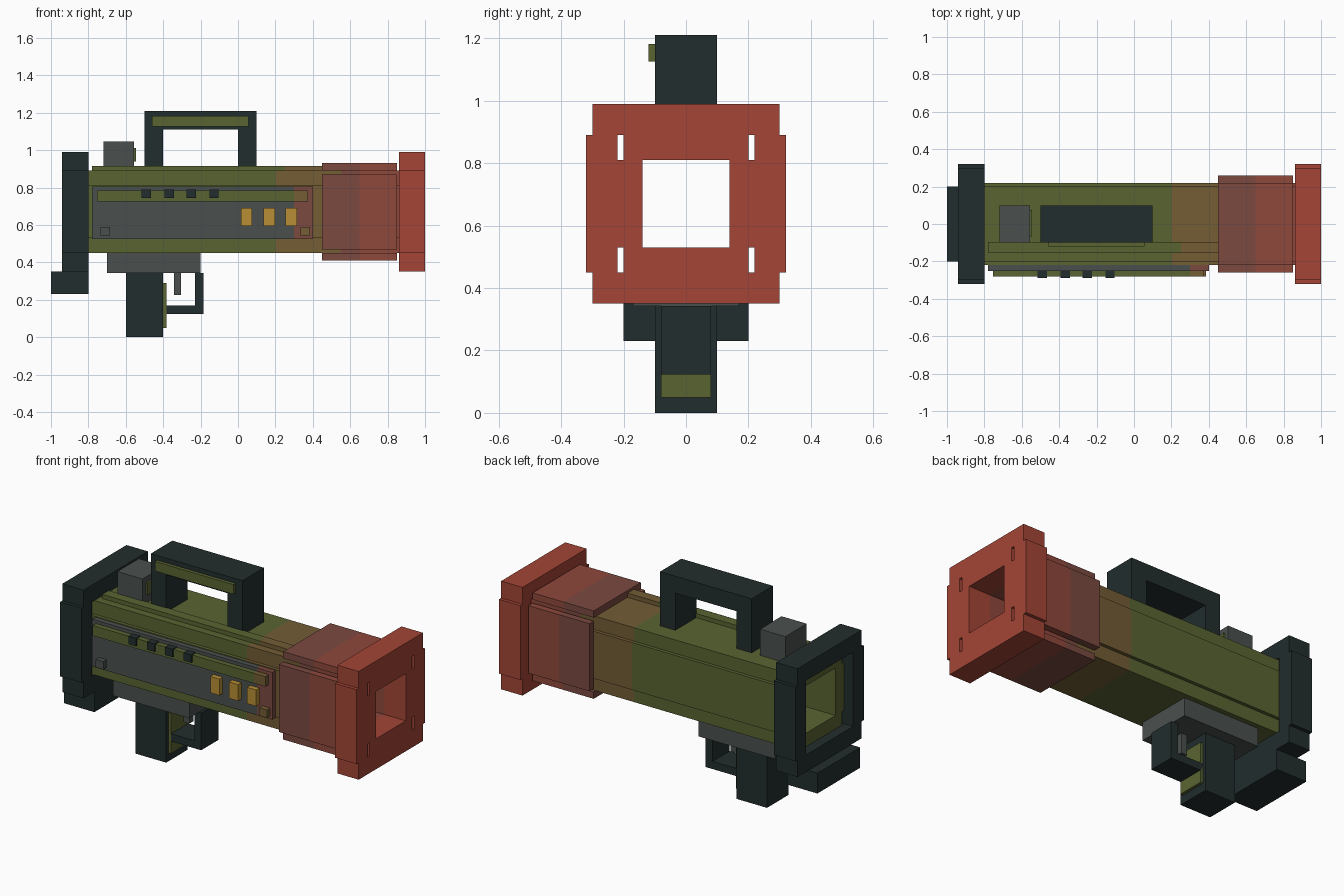
import bpy, bmesh

if "Cube" in bpy.data.objects:
    bpy.data.objects.remove(bpy.data.objects["Cube"])


def srgb(h):
    out = []
    for i in (0, 2, 4):
        c = int(h[i:i + 2], 16) / 255
        out.append(c / 12.92 if c <= 0.04045 else ((c + 0.055) / 1.055) ** 2.4)
    return (*out, 1)


MATS = {}
for name, code in dict(charcoal="222d2d", olive="5a6432", grey="4a504e", brown="735d35",
                       maroon="7b4a40", rust="8f483c", red="a34535", yellow="b98f35").items():
    MATS[name] = bpy.data.materials.new(name)
    MATS[name].diffuse_color = srgb(code)


def build(name, boxes):
    """One object from boxes (x stations, y range, z range, colour per x section)."""
    bm = bmesh.new()
    used = []
    for xs, (y0, y1), (z0, z1), cols in boxes:
        cols = [cols] if isinstance(cols, str) else cols
        for c in cols:
            if c not in used:
                used.append(c)
        rings = [[bm.verts.new((x, y, z)) for y, z in ((y0, z0), (y1, z0), (y1, z1), (y0, z1))]
                 for x in xs]
        for i, c in enumerate(cols):
            a, b = rings[i], rings[i + 1]
            for k in range(4):
                n = (k + 1) % 4
                bm.faces.new((a[k], a[n], b[n], b[k])).material_index = used.index(c)
        bm.faces.new(rings[0][::-1]).material_index = used.index(cols[0])
        bm.faces.new(rings[-1]).material_index = used.index(cols[-1])
    bmesh.ops.recalc_face_normals(bm, faces=bm.faces)
    me = bpy.data.meshes.new(name)
    bm.to_mesh(me)
    bm.free()
    for c in used:
        me.materials.append(MATS[c])
    ob = bpy.data.objects.new(name, me)
    bpy.context.collection.objects.link(ob)


ZC = 0.67  # height of the tube axis


def four_walls(xs, cols, flat, side):
    """Top/bottom and left/right walls; each is (half width, inner, outer) from the axis."""
    w, a, b = flat
    h, c, d = side
    return [(xs, (-w, w), (ZC + a, ZC + b), cols), (xs, (-w, w), (ZC - b, ZC - a), cols),
            (xs, (c, d), (ZC - h, ZC + h), cols), (xs, (-d, -c), (ZC - h, ZC + h), cols)]


# Hollow tube with notched corners, fading to red at the muzzle
build("tube", four_walls((-0.88, 0.2, 0.55, 0.65, 0.86, 1.0),
                         ("olive", "brown", "maroon", "rust", "red"),
                         (0.2, 0.14, 0.22), (0.14, 0.14, 0.22)))
# End frames around the tube
for name, xs, col in (("muzzle_frame", (0.86, 1.0), "red"), ("rear_frame", (-0.94, -0.8), "charcoal")):
    build(name, four_walls(xs, col, (0.3, 0.22, 0.32), (0.22, 0.22, 0.32)))
# Sleeve plates behind the muzzle
build("sleeve_plates", four_walls((0.45, 0.65, 0.85), ("maroon", "rust"),
                                  (0.22, 0.22, 0.26), (0.2, 0.22, 0.26)))
build("rear_foot", [((-1.0, -0.8), (-0.2, 0.2), (0.23, 0.35), "charcoal")])
build("top_rail", [((-0.78, 0.25, 0.45), (-0.155, -0.095), (0.89, 0.915), ("olive", "brown"))])

# Control panel on the front side
build("side_panel", [((-0.78, 0.3, 0.4), (-0.25, -0.22), (0.525, 0.805), ("grey", "maroon"))])
build("panel_strip", [((-0.755, 0.3, 0.375), (-0.28, -0.25), (0.725, 0.785), ("olive", "brown"))])
build("dark_buttons", [((x - 0.025, x + 0.025), (-0.29, -0.25), (0.743, 0.79), "charcoal")
                       for x in (-0.49, -0.368, -0.25, -0.128)])
build("yellow_buttons", [((x - 0.03, x + 0.03), (-0.28, -0.25), (0.593, 0.69), "yellow")
                         for x in (0.045, 0.167, 0.285)])
build("panel_studs", [((x - 0.025, x + 0.025), (-0.28, -0.25), (0.543, 0.59), c)
                      for x, c in ((-0.71, "grey"), (0.36, "brown"))])

# Carry handle and sight
build("carry_handle", [((-0.5, 0.1), (-0.1, 0.1), (1.11, 1.21), "charcoal"),
                       ((-0.5, -0.4), (-0.1, 0.1), (0.89, 1.11), "charcoal"),
                       ((0.0, 0.1), (-0.1, 0.1), (0.89, 1.11), "charcoal")])
build("handle_plate", [((-0.46, 0.055), (-0.12, -0.1), (1.125, 1.182), "olive")])
build("sight", [((-0.72, -0.555), (-0.1, 0.1), (0.89, 1.045), "grey")])
build("sight_lens", [((-0.555, -0.545), (-0.068, 0.075), (0.94, 1.01), "olive")])

# Grip assembly
build("grip_mount", [((-0.7, -0.2), (-0.17, 0.17), (0.343, 0.45), "grey")])
build("grip", [((-0.6, -0.4), (-0.1, 0.1), (0.0, 0.343), "charcoal")])
build("grip_pad", [((-0.4, -0.383), (-0.08, 0.08), (0.05, 0.29), "olive")])
build("trigger", [((-0.343, -0.305), (-0.02, 0.02), (0.225, 0.343), "grey")])
build("trigger_guard", [((-0.4, -0.185), (-0.08, 0.08), (0.123, 0.168), "charcoal"),
                        ((-0.23, -0.185), (-0.08, 0.08), (0.168, 0.343), "charcoal")])

for m in bpy.data.materials:
    if m.users and not m.is_grease_pencil:
        m.use_nodes = True
        m.node_tree.nodes["Principled BSDF"].inputs["Base Color"].default_value = m.diffuse_color
